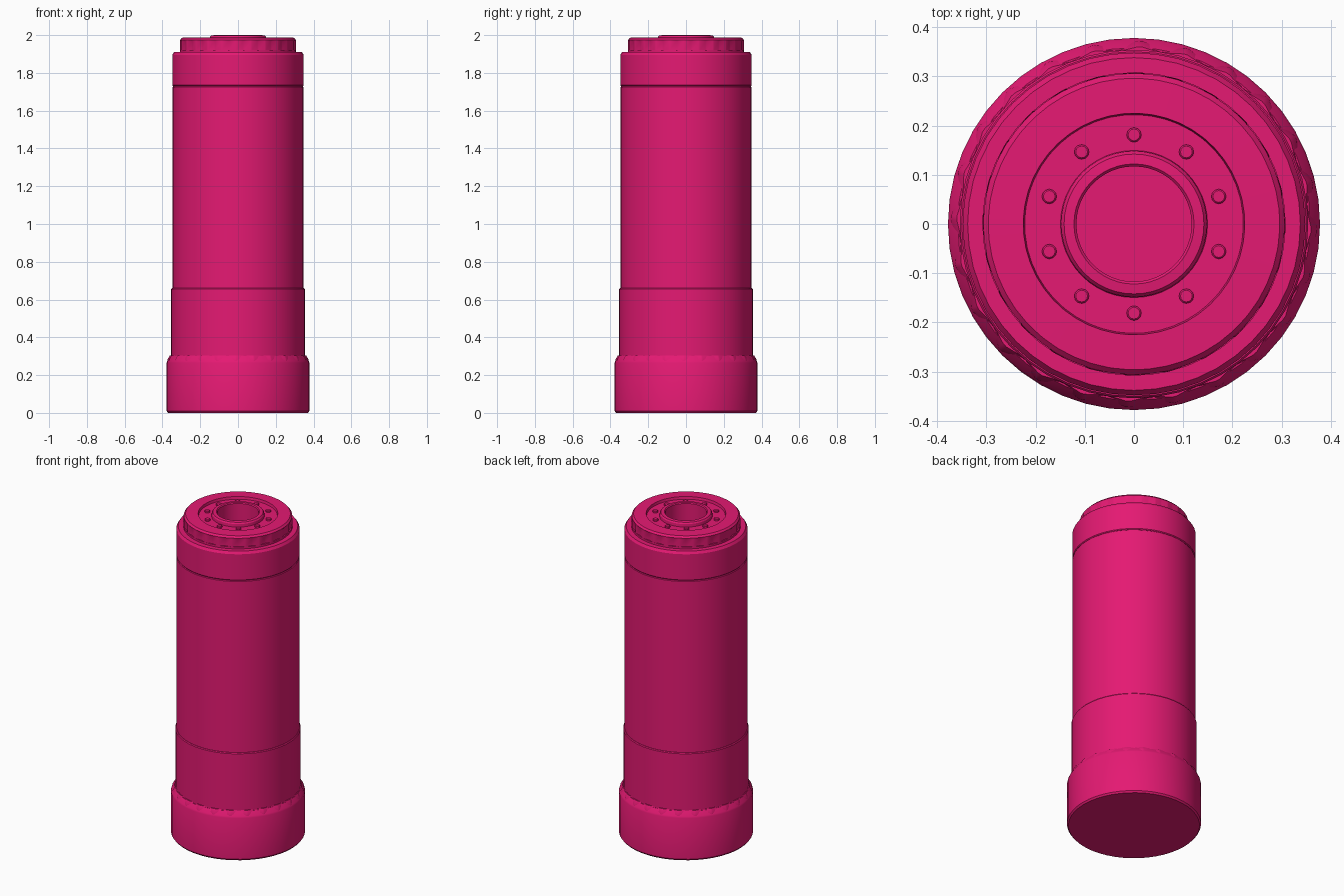
import bpy, bmesh, math

if "Cube" in bpy.data.objects:
    bpy.data.objects.remove(bpy.data.objects["Cube"])

pink = bpy.data.materials.new("pink")
pink.diffuse_color = (0.78, 0.01, 0.17, 1)
pink.use_nodes = True
pink.node_tree.nodes["Principled BSDF"].inputs["Base Color"].default_value = pink.diffuse_color


def finish(name, bm):
    bmesh.ops.recalc_face_normals(bm, faces=bm.faces)
    mesh = bpy.data.meshes.new(name)
    bm.to_mesh(mesh)
    bm.free()
    obj = bpy.data.objects.new(name, mesh)
    bpy.context.collection.objects.link(obj)
    mesh.materials.append(pink)
    bpy.ops.object.select_all(action='DESELECT')
    obj.select_set(True)
    bpy.context.view_layer.objects.active = obj
    bpy.ops.object.shade_smooth_by_angle(angle=math.radians(30))
    return obj


def lathe(name, profile, sides=48, teeth=0, closed=False):
    """Revolve (radius, z, notch depth) points; teeth cut notches around the rim."""
    n = teeth * 4 if teeth else sides
    bm = bmesh.new()
    rings = []
    for r, z, *notch in profile:
        d = notch[0] if notch else 0
        if r == 0:
            rings.append([bm.verts.new((0, 0, z))] * n)
            continue
        ring = []
        for i in range(n):
            a = math.tau * i / n
            if teeth:  # squeeze the tooth flanks together
                a += (0.3 if i % 2 else -0.3) * math.tau / n
            k = r - d if i % 4 in (1, 2) else r
            ring.append(bm.verts.new((k * math.cos(a), k * math.sin(a), z)))
        rings.append(ring)
    pairs = list(zip(rings, rings[1:]))
    if closed:
        pairs.append((rings[-1], rings[0]))
    for lo, hi in pairs:
        for i in range(n):
            j = (i + 1) % n
            quad = list(dict.fromkeys((lo[i], lo[j], hi[j], hi[i])))
            bm.faces.new(quad)
    return finish(name, bm)


# heavy foot with chamfered shoulder
lathe("base", [(0, 0), (0.37, 0), (0.378, 0.01), (0.378, 0.265),
               (0.374, 0.275), (0.358, 0.3), (0.34, 0.3)])

# small grip blocks around the base shoulder
lathe("base_teeth", [(0.34, 0.27), (0.374, 0.27, 0.012), (0.372, 0.285, 0.012),
                     (0.36, 0.305, 0.008), (0.34, 0.305)], teeth=24)

# lower sleeve and main tube
lathe("lower_sleeve", [(0.33, 0.28), (0.354, 0.28), (0.354, 0.655),
                       (0.35, 0.66), (0.33, 0.66)])
lathe("main_tube", [(0.347, 0.64), (0.347, 1.725), (0.343, 1.728), (0.343, 1.732),
                    (0.33, 1.732)])

# upper collar
lathe("upper_collar", [(0.33, 1.728), (0.344, 1.73), (0.348, 1.735), (0.348, 1.895),
                       (0.338, 1.91), (0.29, 1.91)])

# notched cap with a sunken bolt tray and a central bore
lathe("notched_cap", [(0.28, 1.9), (0.308, 1.9), (0.308, 1.922), (0.308, 1.922, 0.008),
                      (0.308, 1.965, 0.008), (0.306, 1.975), (0.296, 1.986), (0.225, 1.988),
                      (0.222, 1.972), (0.14, 1.972)], teeth=24)
lathe("bore_rim", [(0.15, 1.965), (0.148, 1.99), (0.142, 1.998), (0.122, 2.0),
                   (0.117, 1.995), (0.117, 1.82), (0, 1.82)])

# ring of ten bolts
for i in range(10):
    a = math.tau * i / 10 + math.pi / 2
    bolt = lathe(f"bolt_{i + 1}", [(0.015, 1.965), (0.015, 1.98), (0.012, 1.983),
                                   (0, 1.983)], sides=12)
    bolt.location = (0.181 * math.cos(a), 0.181 * math.sin(a), 0)
